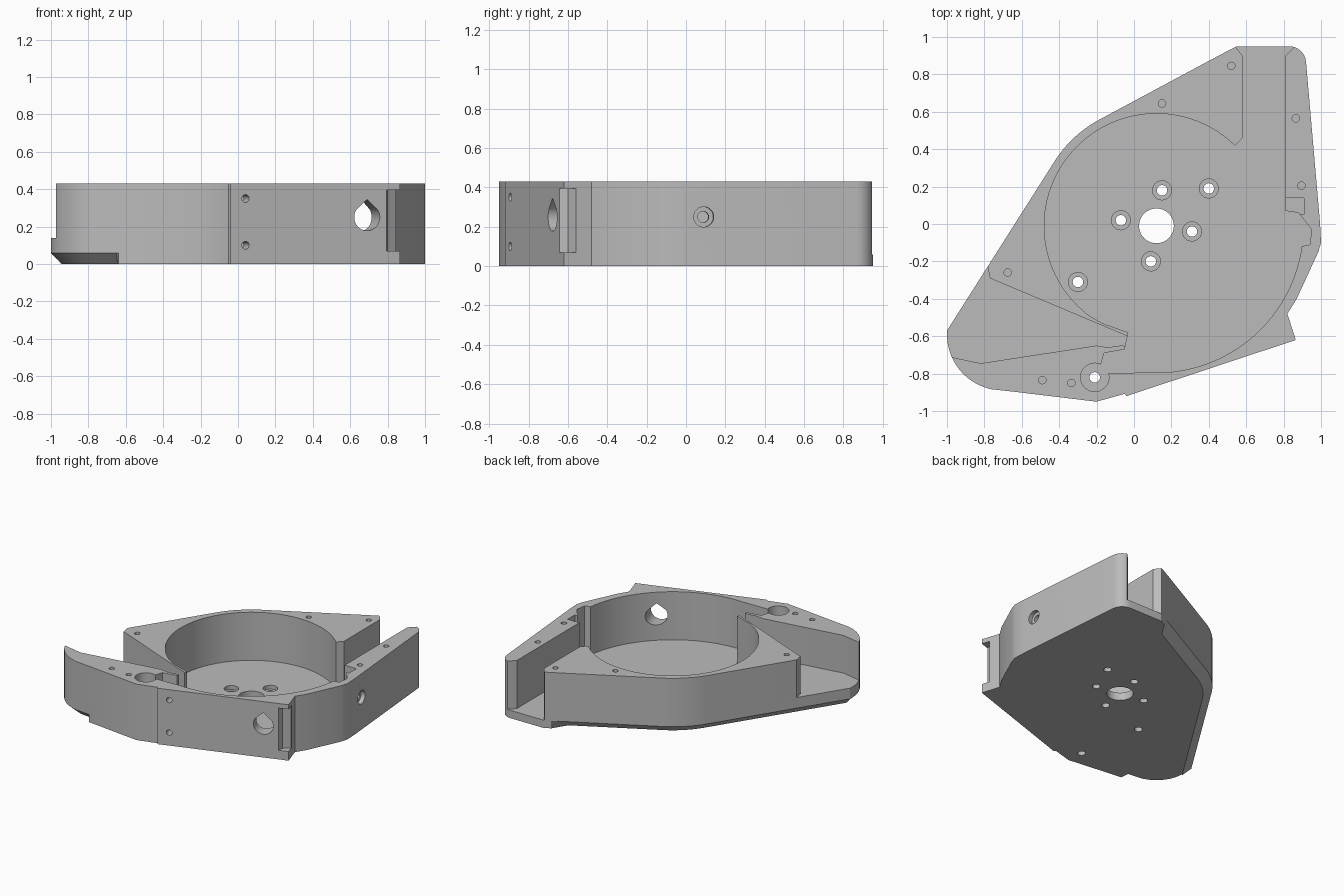
import bpy, bmesh
from math import cos, sin, radians, atan2
from mathutils import Matrix, Vector

if "Cube" in bpy.data.objects:
    bpy.data.objects.remove(bpy.data.objects["Cube"])

HEIGHT, FLOOR, LIP = 0.43, 0.06, 0.14
CX, CY = 0.12, -0.01

grey = bpy.data.materials.new("plain_grey")
grey.use_nodes = True
grey.diffuse_color = (0.5, 0.5, 0.5, 1)
grey.node_tree.nodes["Principled BSDF"].inputs["Base Color"].default_value = (0.5, 0.5, 0.5, 1)


def arc(x, y, r, a, b, n):
    """Points on an arc from angle a to b in degrees."""
    return [(x + r * cos(radians(a + (b - a) * i / n)),
             y + r * sin(radians(a + (b - a) * i / n))) for i in range(n + 1)]


def loft(name, rings):
    """Closed solid through rings of equal point count."""
    bm = bmesh.new()
    loops = [[bm.verts.new(p) for p in ring] for ring in rings]
    n = len(loops[0])
    for low, high in zip(loops, loops[1:]):
        for i in range(n):
            j = (i + 1) % n
            bm.faces.new((low[i], low[j], high[j], high[i]))
    bm.faces.new(loops[0][::-1])
    bm.faces.new(loops[-1])
    bmesh.ops.recalc_face_normals(bm, faces=bm.faces)
    mesh = bpy.data.meshes.new(name)
    bm.to_mesh(mesh)
    bm.free()
    mesh.materials.append(grey)
    ob = bpy.data.objects.new(name, mesh)
    bpy.context.collection.objects.link(ob)
    return ob


cutters = []


def cut(name, pts, z0, z1, matrix=Matrix()):
    ob = loft(name, [[matrix @ Vector((x, y, z)) for x, y in pts] for z in (z0, z1)])
    ob.hide_render = True
    cutters.append(ob)


def circle(x, y, r, n=24):
    return arc(x, y, r, 0, 360 - 360 / n, n - 1)


def facing(x, y, z, nx, ny):
    """Local z runs along the outward wall normal, local y stays up."""
    out = Vector((nx, ny, 0)).normalized()
    up = Vector((0, 0, 1))
    side = up.cross(out)
    m = Matrix((side, up, out)).transposed().to_4x4()
    return Matrix.Translation((x, y, z)) @ m


# Outer outline, counter-clockwise; the chamfered run is kept apart
plain = [(-0.64, -0.897), (-0.2, -0.95), (-0.05, -0.908), (-0.04, -0.92),
         (0.865, -0.62), (0.82, -0.48), (0.87, -0.4), (0.985, -0.15),
         (1.0, -0.1), (0.995, 0.0)]
plain += arc(0.83, 0.86, 0.09, 5, 90, 8) + [(0.55, 0.95), (0.5, 0.925)]
chamfered = [(0.4, 0.872)] + arc(CX, CY, 0.645, 120, 147, 10)
chamfered += arc(-0.7, -0.59, 0.3, 176, 258, 16) + [(-0.65, -0.896)]
outline = plain + chamfered


def inset(i, d):
    a, p, b = (Vector(outline[k % len(outline)]) for k in (i - 1, i, i + 1))
    t = (b - a).normalized()
    return p + Vector((-t.y, t.x)) * d


bottom = [Vector(p) if i < len(plain) else inset(i, 0.065)
          for i, p in enumerate(outline)]
body = loft("housing_body", [[(x, y, 0) for x, y in bottom],
                             [(x, y, FLOOR - 0.002) for x, y in outline],
                             [(x, y, HEIGHT) for x, y in outline]])

# Spiral chamber with its rear outlet
chamber = arc(CX, CY, 0.6, 45.5, 233, 48)
chamber += [(-0.17, -0.53), (-0.03, -0.58), (-0.05, -0.67), (-0.16, -0.69),
            (-0.18, -0.76), (-0.15, -0.798)]
chamber += arc(CX, CY, 0.785, -93, -8, 28)
chamber += [(0.94, -0.11), (0.95, -0.03), (0.88, 0.06), (0.81, 0.07), (0.81, 0.9),
            (0.91, 1.0), (0.5, 1.0), (0.58, 0.9), (0.58, 0.46)]
cut("chamber_cutter", chamber, FLOOR, 0.6)

# Raised side channel opening at the left corner
cut("side_channel_cutter",
    [(-0.77, -0.29), (-0.035, -0.6), (0, -0.61), (0, -0.655), (-0.07, -0.65),
     (-0.14, -0.66), (-0.2, -0.65), (-0.82, -0.745), (-0.96, -0.715),
     (-1.1, -0.69), (-1.1, -0.1), (-0.8, -0.14)], LIP, 0.6)

# Pivot recess, nut slot and corner hinge slot
cut("pivot_recess_cutter", circle(-0.21, -0.82, 0.076, 32), FLOOR, 0.6)
cut("pivot_hole_cutter", circle(-0.21, -0.82, 0.028), -0.1, 0.2)
cut("nut_slot_cutter", [(0.79, 0.065), (0.91, 0.05), (0.91, 0.14), (0.79, 0.14)], 0.19, 0.6)
cut("hinge_slot_cutter", [(0.79, -0.68), (0.8, -0.6), (0.845, -0.56),
                          (0.95, -0.56), (0.95, -0.68)], 0.07, 0.395)

# Floor holes: shaft opening and counterbored mounting screws
cut("shaft_hole_cutter", circle(CX, CY, 0.093, 40), -0.1, 0.2)
for x, y in [(0.15, 0.18), (0.4, 0.19), (-0.07, 0.02), (0.31, -0.04), (0.09, -0.2), (-0.3, -0.31)]:
    cut("screw_hole_cutter", circle(x, y, 0.028), -0.1, 0.2)
    cut("counterbore_cutter", circle(x, y, 0.051), 0.03, 0.2)

# Blind lid screw holes in the rim
for x, y in [(0.52, 0.845), (0.15, 0.645), (0.865, 0.565), (0.895, 0.205),
             (-0.675, -0.26), (-0.49, -0.835), (-0.335, -0.85)]:
    cut("lid_hole_cutter", circle(x, y, 0.02, 16), 0.28, 0.6)

# Front wall: teardrop port and two blind screw holes
front = (0.314, -0.949)
teardrop = arc(0, 0, 0.072, 145, 395, 28) + [(0, 0.095)]
cut("teardrop_cutter", teardrop, -0.25, 0.1, facing(0.69, -0.678, 0.25, *front))
for z in (0.1, 0.35):
    cut("front_hole_cutter", circle(0, 0, 0.021, 16), -0.09, 0.1,
        facing(0.04, -0.893, z, *front))

# Side wall: counterbored screw hole reaching the nut slot
side = facing(0.985, 0.09, 0.25, 1, 0.08)
cut("side_hole_cutter", circle(0, 0, 0.028), -0.25, 0.1, side)
cut("side_counterbore_cutter", circle(0, 0, 0.051), -0.03, 0.1, side)

# Carve everything out of the body
bpy.context.view_layer.objects.active = body
body.select_set(True)
for c in cutters:
    mod = body.modifiers.new(c.name, "BOOLEAN")
    mod.operation, mod.solver, mod.object = "DIFFERENCE", "EXACT", c
    bpy.ops.object.modifier_apply(modifier=mod.name)
    bpy.data.objects.remove(c)
bpy.ops.object.shade_smooth_by_angle(angle=radians(25))
